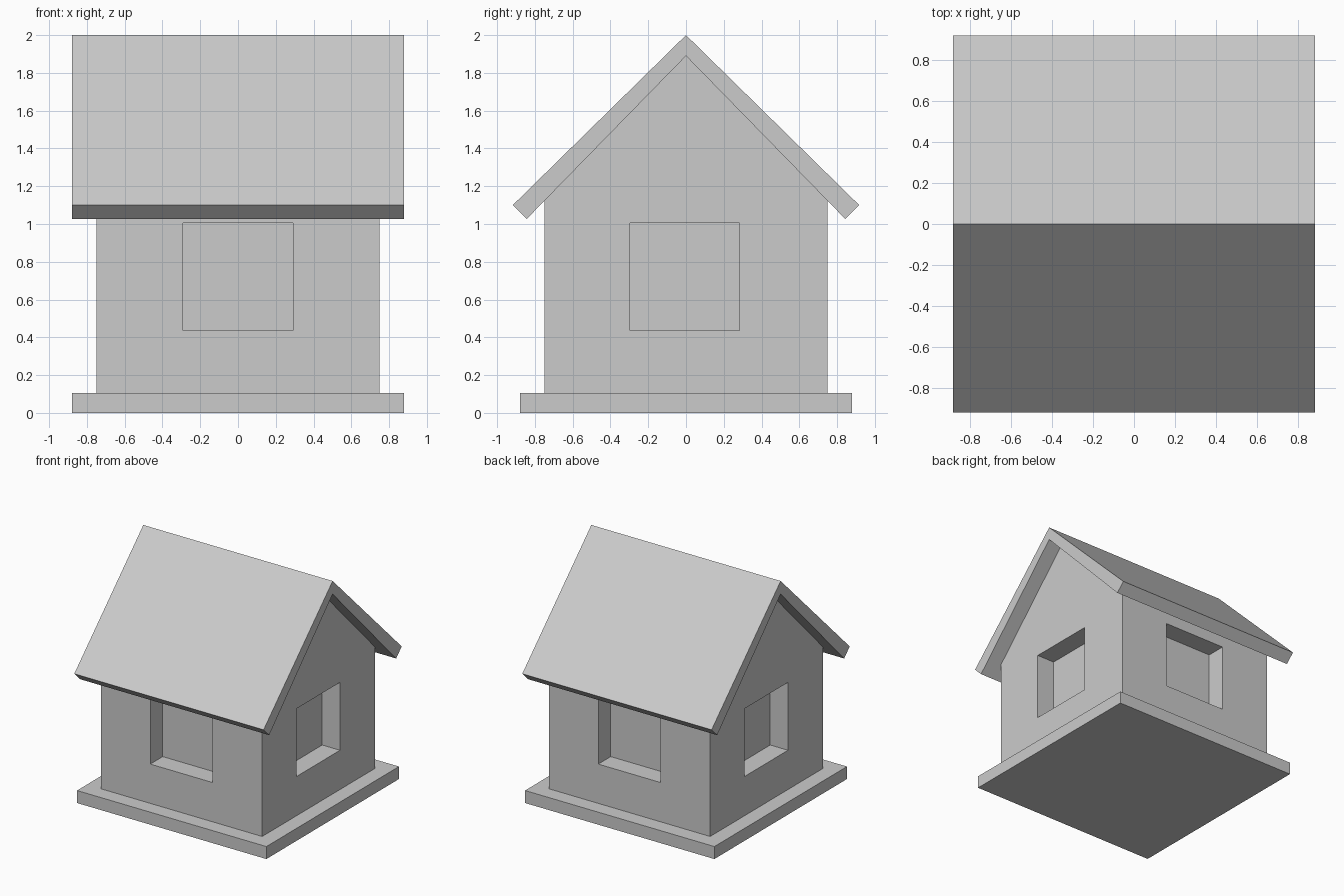
import bpy, bmesh
from math import pi
from mathutils import Matrix, Vector

if "Cube" in bpy.data.objects:
    bpy.data.objects.remove(bpy.data.objects["Cube"])


def make_object(name, bm):
    bmesh.ops.recalc_face_normals(bm, faces=bm.faces)
    mesh = bpy.data.meshes.new(name)
    bm.to_mesh(mesh)
    bm.free()
    obj = bpy.data.objects.new(name, mesh)
    bpy.context.collection.objects.link(obj)
    return obj


def add_box(bm, lo, hi, turn=0.0):
    lo, hi = Vector(lo), Vector(hi)
    place = Matrix.Translation((lo + hi) / 2) @ Matrix.Diagonal((*(hi - lo), 1))
    bmesh.ops.create_cube(bm, size=1, matrix=Matrix.Rotation(turn, 4, 'Z') @ place)


def extrude_profile(name, points, half):
    """Extrude a (y, z) outline along x, from -half to +half."""
    bm = bmesh.new()
    face = bm.faces.new([bm.verts.new((-half, y, z)) for y, z in points])
    moved = bmesh.ops.extrude_face_region(bm, geom=[face], use_keep_orig=True)["geom"]
    verts = [v for v in moved if isinstance(v, bmesh.types.BMVert)]
    bmesh.ops.translate(bm, verts=verts, vec=(2 * half, 0, 0))
    return make_object(name, bm)


# Square foundation slab
bm = bmesh.new()
add_box(bm, (-0.88, -0.88, 0), (0.88, 0.88, 0.105))
make_object("foundation", bm)

# Walls with gable ends
walls = extrude_profile("walls", [(-0.75, 0.1), (0.75, 0.1), (0.75, 1.125),
                                  (0, 1.89), (-0.75, 1.125)], 0.75)

# Gabled roof with overhanging eaves
extrude_profile("roof", [(0, 2.0), (0.917, 1.1), (0.843, 1.027), (0, 1.89),
                         (-0.843, 1.027), (-0.917, 1.1)], 0.88)

# Window recesses, one in each wall
bm = bmesh.new()
for i in range(4):
    shift = 0.007 if i % 2 else 0
    add_box(bm, (-0.29 - shift, -0.9, 0.435), (0.29 - shift, -0.585, 1.005), i * pi / 2)
cutter = make_object("window_cutter", bm)
cutter.hide_render = True
cutter.display_type = 'WIRE'

cut = walls.modifiers.new("window_recesses", 'BOOLEAN')
cut.operation = 'DIFFERENCE'
cut.solver = 'EXACT'
cut.object = cutter
